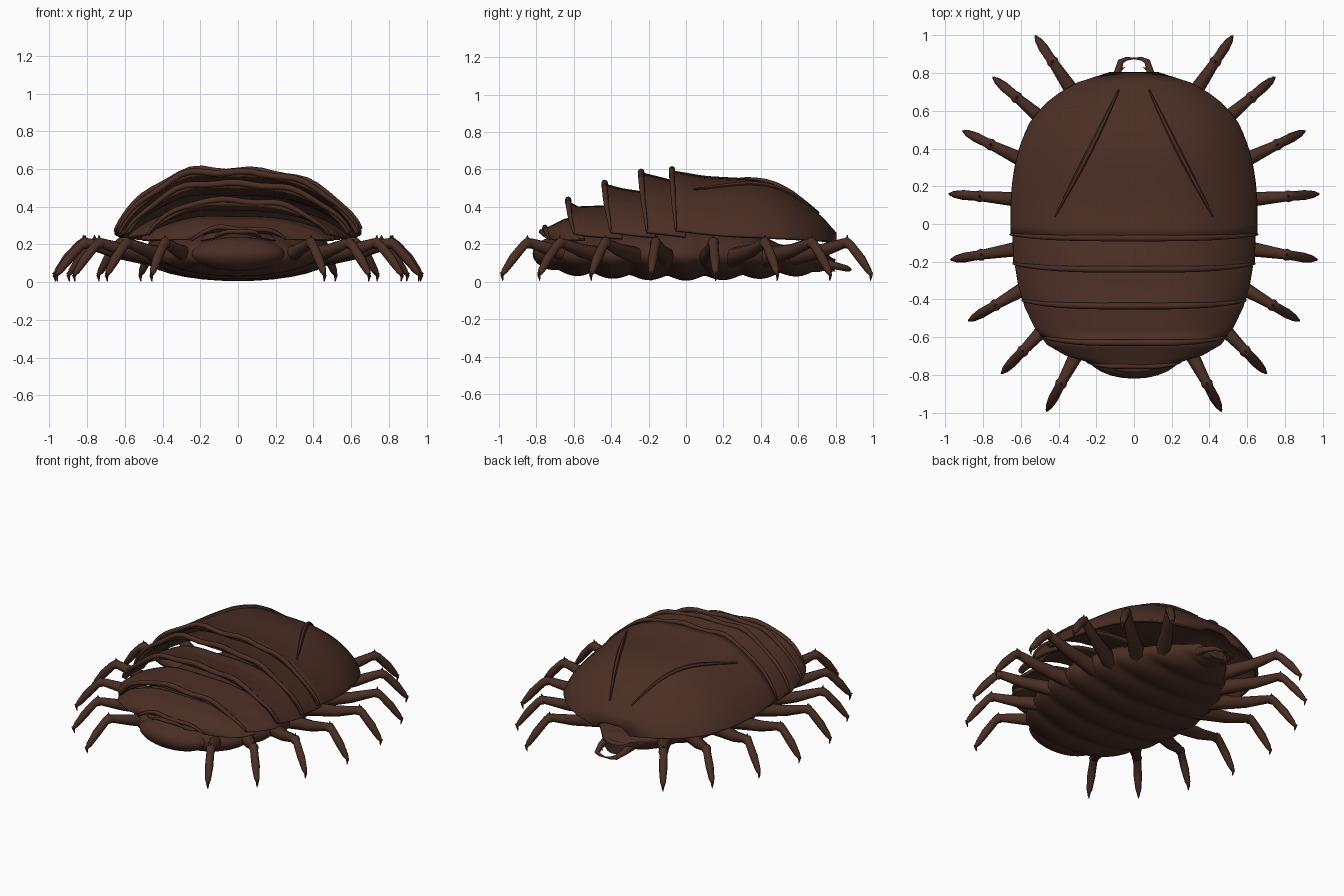
import bpy, bmesh, math
from mathutils import Vector

cube = bpy.data.objects.get("Cube")
if cube:
    bpy.data.objects.remove(cube, do_unlink=True)

brown = bpy.data.materials.new("dark_brown_shell")
brown.use_nodes = True
COLOUR = (0.070, 0.028, 0.018, 1)
brown.diffuse_color = COLOUR
brown.node_tree.nodes["Principled BSDF"].inputs["Base Color"].default_value = COLOUR


def loft(name, rings, closed=True, thickness=0, angle=40):
    """Skin a list of rings; closed rings get end caps, open ones get thickness."""
    bm = bmesh.new()
    rows = [[bm.verts.new(p) for p in ring] for ring in rings]
    n = len(rows[0])
    for a, b in zip(rows, rows[1:]):
        for i in range(n if closed else n - 1):
            j = (i + 1) % n
            bm.faces.new((a[i], a[j], b[j], b[i]))
    if closed:
        bm.faces.new(rows[0])
        bm.faces.new(rows[-1])
        bmesh.ops.recalc_face_normals(bm, faces=bm.faces)
    else:
        bm.normal_update()
        if sum(f.normal.z for f in bm.faces) < 0:
            bmesh.ops.reverse_faces(bm, faces=bm.faces)
    mesh = bpy.data.meshes.new(name)
    bm.to_mesh(mesh)
    bm.free()
    mesh.materials.append(brown)
    ob = bpy.data.objects.new(name, mesh)
    bpy.context.collection.objects.link(ob)
    if thickness:
        mod = ob.modifiers.new("thickness", "SOLIDIFY")
        mod.thickness = thickness
        mod.offset = -1
    bpy.ops.object.select_all(action="DESELECT")
    ob.select_set(True)
    bpy.context.view_layer.objects.active = ob
    bpy.ops.object.shade_smooth_by_angle(angle=math.radians(angle))


def tube(name, points, radii, sides=8):
    """Tapered round tube along a path."""
    pts = [Vector(p) for p in points]
    rings = []
    for i, p in enumerate(pts):
        d = (pts[min(i + 1, len(pts) - 1)] - pts[max(i - 1, 0)]).normalized()
        u = d.cross(Vector((0, 0, 1)) if abs(d.z) < 0.95 else Vector((0, 1, 0))).normalized()
        v = d.cross(u)
        turns = [2 * math.pi * k / sides for k in range(sides)]
        rings.append([p + (u * math.cos(t) + v * math.sin(t)) * radii[i] for t in turns])
    loft(name, rings, angle=50)


def sample(keys, y):
    """Interpolate a row of values from keys sorted by y."""
    for a, b in zip(keys, keys[1:]):
        if y <= b[0]:
            t = max(0, (y - a[0]) / (b[0] - a[0]))
            return [p + (q - p) * t for p, q in zip(a[1:], b[1:])]
    return keys[-1][1:]


def dome(x, w, top, rim):
    """Height of the arched cross-section, a little fuller on the right."""
    t = min(1, abs(x / w))
    f = (1 - t ** 2.6) ** 0.8
    swell = 0.025 * math.exp(-((x / w + 0.42) / 0.22) ** 2)
    return rim + (top - rim) * (f + swell / 0.35)


ARC = [math.radians(-90 + 180 * k / 32) for k in range(33)]


def arch(y, w, top, rim, sweep=0):
    """Open arch of points; the sides sweep towards the back of the shell."""
    return [Vector((w * math.sin(a), y + sweep * abs(math.sin(a)) ** 4,
                    dome(w * math.sin(a), w, top, rim))) for a in ARC]


def plate(name, keys, sweep, bead, wobble):
    """Thick arched plate with a rolled, uneven bead on its -y edge."""
    start, end = keys[0][0], keys[-1][0]
    steps = 16
    rings = []
    for k in range(steps + 1):
        y = start + (end - start) * k / steps
        rings.append(arch(y, *sample(keys, y), sweep=sweep * (1 - k / steps)))
    loft(name, rings, closed=False, thickness=0.022, angle=50)
    edge = [p + Vector((0, 0, 0.008 * math.sin(p.x * 21 + wobble))) for p in rings[0]]
    tube(name + "_bead", edge, [bead * (0.3 + 0.7 * math.cos(a)) for a in ARC])


# Large rear shield: y, half width, top, rim
SHIELD = [(-0.075, 0.655, 0.59, 0.275), (0.1, 0.655, 0.56, 0.255), (0.22, 0.645, 0.553, 0.245),
          (0.34, 0.625, 0.547, 0.24), (0.45, 0.59, 0.525, 0.235), (0.55, 0.545, 0.48, 0.23),
          (0.65, 0.455, 0.41, 0.225), (0.72, 0.36, 0.355, 0.22), (0.77, 0.255, 0.30, 0.215),
          (0.805, 0.13, 0.26, 0.21)]
plate("shield", SHIELD, 0.02, 0.017, 0)

# Overlapping plates, each flaring up to a lip at its -y edge
plate("plate_1", [(-0.24, 0.64, 0.58, 0.265), (-0.08, 0.645, 0.54, 0.25),
                  (0.0, 0.635, 0.525, 0.24)], 0.03, 0.018, 1)
plate("plate_2", [(-0.435, 0.592, 0.52, 0.265), (-0.34, 0.615, 0.495, 0.255),
                  (-0.24, 0.63, 0.48, 0.245), (-0.15, 0.625, 0.48, 0.24)], 0.03, 0.018, 2)
plate("plate_3", [(-0.63, 0.48, 0.43, 0.255), (-0.58, 0.525, 0.40, 0.25),
                  (-0.44, 0.585, 0.405, 0.24), (-0.34, 0.585, 0.41, 0.235)], 0.03, 0.017, 3)
plate("plate_4", [(-0.755, 0.25, 0.285, 0.225), (-0.72, 0.36, 0.30, 0.225),
                  (-0.65, 0.465, 0.335, 0.225), (-0.55, 0.52, 0.35, 0.23)], 0.025, 0.014, 4)

# Two raised seams on the shield
for side, label in ((1, "left"), (-1, "right")):
    path = []
    for k in range(15):
        t = k / 14
        x = 0.08 + 0.34 * t - 0.008 * math.sin(math.pi * t)
        y = 0.71 - 0.67 * t
        z = dome(side * x, *sample(SHIELD, y)) + 0.004
        path.append((side * x, y, z))
    tube(label + "_seam", path, [0.005 + 0.010 * math.sin(math.pi * k / 14) for k in range(15)], 6)

# Ribbed body: y, half width, belly height, back height
BODY = [(-0.78, 0.19, 0.09, 0.20), (-0.7, 0.33, 0.045, 0.23), (-0.55, 0.42, 0.025, 0.27),
        (-0.3, 0.50, 0.010, 0.31), (0.0, 0.51, 0.005, 0.33), (0.3, 0.45, 0.010, 0.30),
        (0.5, 0.35, 0.02, 0.20), (0.68, 0.21, 0.035, 0.17), (0.8, 0.10, 0.055, 0.12)]
rings = []
for k in range(81):
    y = -0.78 + 1.58 * k / 80
    w, low, high = sample(BODY, y)
    rib = abs(math.sin(math.pi * (y + 0.1) / 0.2))
    ring = []
    for j in range(32):
        a = 2 * math.pi * j / 32
        x, s = w * math.cos(a), math.sin(a)
        z = 0.14 + (s * (high - 0.14) if s > 0 else s * (0.14 - low - 0.028 * (1 - rib)))
        ring.append((x * (0.97 + 0.03 * rib), y - 0.05 * math.cos(a) ** 2 * y, z))
    rings.append(ring)
loft("ribbed_body", rings, angle=60)


def blob(name, centre, size):
    """Smooth ellipsoid."""
    rings = []
    for k in range(1, 16):
        b = math.pi * k / 16
        rings.append([(centre[0] + size[0] * math.sin(b) * math.cos(2 * math.pi * j / 24),
                       centre[1] + size[1] * math.sin(b) * math.sin(2 * math.pi * j / 24),
                       centre[2] + size[2] * math.cos(b)) for j in range(24)])
    loft(name, rings, angle=60)


blob("tail_lobe", (0, -0.69, 0.15), (0.25, 0.13, 0.09))
plate("tail_lip", [(-0.775, 0.12, 0.275, 0.235), (-0.7, 0.2, 0.30, 0.22)], 0.02, 0.012, 5)
blob("head", (0, 0.69, 0.11), (0.13, 0.09, 0.06))

# Legs and pincers, built on both sides
LEGS = [((0.19, 0.50), (0.525, 1.0)), ((0.28, 0.38), (0.75, 0.78)), ((0.35, 0.22), (0.91, 0.495)),
        ((0.36, 0.11), (0.985, 0.16)), ((0.36, -0.09), (0.975, -0.19)), ((0.34, -0.20), (0.88, -0.515)),
        ((0.30, -0.37), (0.705, -0.795)), ((0.22, -0.53), (0.465, -0.995))]
for side, label in ((1, "left"), (-1, "right")):
    for i, (base, tip) in enumerate(LEGS, 1):
        b, t = Vector((side * base[0], base[1], 0)), Vector((side * tip[0], tip[1], 0))
        out = (t - b).normalized()
        up = Vector((0, 0, 1))

        def at(back, z):
            return t - out * back + up * z

        name = f"{label}_leg_{i}"
        tube(name + "_upper", [b + up * 0.12, at(0.33, 0.165), at(0.19, 0.205), at(0.165, 0.21)],
             [0.055, 0.037, 0.027, 0.02])
        tube(name + "_lower", [at(0.20, 0.205), at(0.17, 0.208), at(0.145, 0.195), at(0.08, 0.125),
                               at(0.03, 0.06), at(0.015, 0.04)],
             [0.02, 0.032, 0.025, 0.026, 0.018, 0.01])
        tube(name + "_knee_spike", [at(0.17, 0.215), at(0.165, 0.25)], [0.014, 0.002], 6)
        tube(name + "_claw", [at(0.03, 0.055), at(0.012, 0.035), at(0.018, 0.003)],
             [0.014, 0.010, 0.002], 6)
        tube(name + "_toe", [at(0.03, 0.055), at(0, 0.045)], [0.013, 0.002], 6)
    tube(label + "_pincer", [(side * x, y, z) for x, y, z in
                             ((0.09, 0.72, 0.10), (0.088, 0.80, 0.085), (0.07, 0.862, 0.07),
                              (0.04, 0.876, 0.065), (0, 0.878, 0.06))],
         [0.03, 0.020, 0.016, 0.010, 0.004])
    tube(label + "_pincer_tooth", [(side * 0.085, 0.81, 0.08), (side * 0.05, 0.83, 0.075)],
         [0.012, 0.002], 6)
